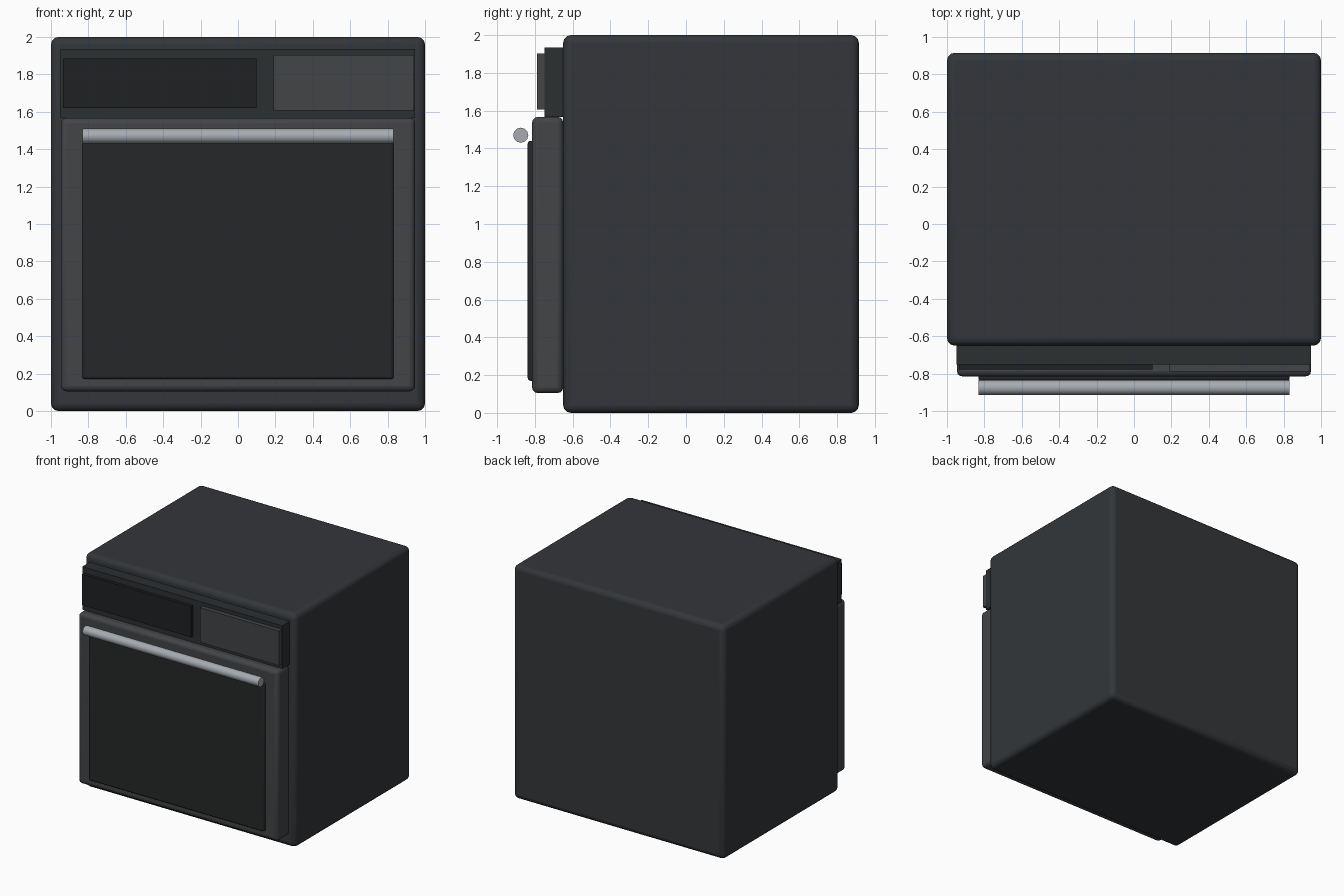
import bpy
import math

if "Cube" in bpy.data.objects:
    bpy.data.objects.remove(bpy.data.objects["Cube"])


def material(name, rgb):
    m = bpy.data.materials.new(name)
    m.diffuse_color = (*rgb, 1)
    m.use_nodes = True
    m.node_tree.nodes["Principled BSDF"].inputs["Base Color"].default_value = m.diffuse_color
    return m


def box(name, x, y, z, mat, bevel=0.0, segments=3):
    """Box from (min, max) ranges, with optional rounded edges."""
    bpy.ops.mesh.primitive_cube_add(size=1, location=[sum(r) / 2 for r in (x, y, z)])
    ob = bpy.context.object
    ob.name = name
    ob.scale = [r[1] - r[0] for r in (x, y, z)]
    bpy.ops.object.transform_apply(location=False, rotation=False, scale=True)
    ob.data.materials.append(mat)
    if bevel:
        mod = ob.modifiers.new("rounded_edges", "BEVEL")
        mod.width = bevel
        mod.segments = segments
        bpy.ops.object.shade_smooth_by_angle(angle=math.radians(40))
    return ob


shell = material("shell_grey", (0.033, 0.037, 0.042))
panel = material("panel_grey", (0.025, 0.029, 0.031))
frame = material("door_grey", (0.054, 0.058, 0.063))
glass = material("dark_glass", (0.019, 0.020, 0.021))
black = material("display_black", (0.014, 0.015, 0.016))
steel = material("steel", (0.38, 0.41, 0.44))

# Main cabinet
box("cabinet", (-1, 1), (-0.65, 0.915), (0, 2), shell, 0.04)

# Door and its window
box("door", (-0.947, 0.947), (-0.815, -0.65), (0.105, 1.567), frame, 0.03)
box("door_window", (-0.832, 0.832), (-0.838, -0.80), (0.17, 1.44), glass, 0.015)

# Control strip with display and button plate
box("control_strip", (-0.95, 0.945), (-0.75, -0.65), (1.567, 1.935), panel)
box("display", (-0.935, 0.10), (-0.777, -0.74), (1.62, 1.885), black)
box("button_plate", (0.19, 0.942), (-0.788, -0.74), (1.607, 1.903), frame)

# Handle bar
bpy.ops.mesh.primitive_cylinder_add(vertices=12, radius=0.04, depth=1.664,
                                    location=(0, -0.875, 1.47),
                                    rotation=(0, math.pi / 2, 0))
handle = bpy.context.object
handle.name = "handle_bar"
handle.data.materials.append(steel)
bpy.ops.object.shade_smooth_by_angle(angle=math.radians(40))
